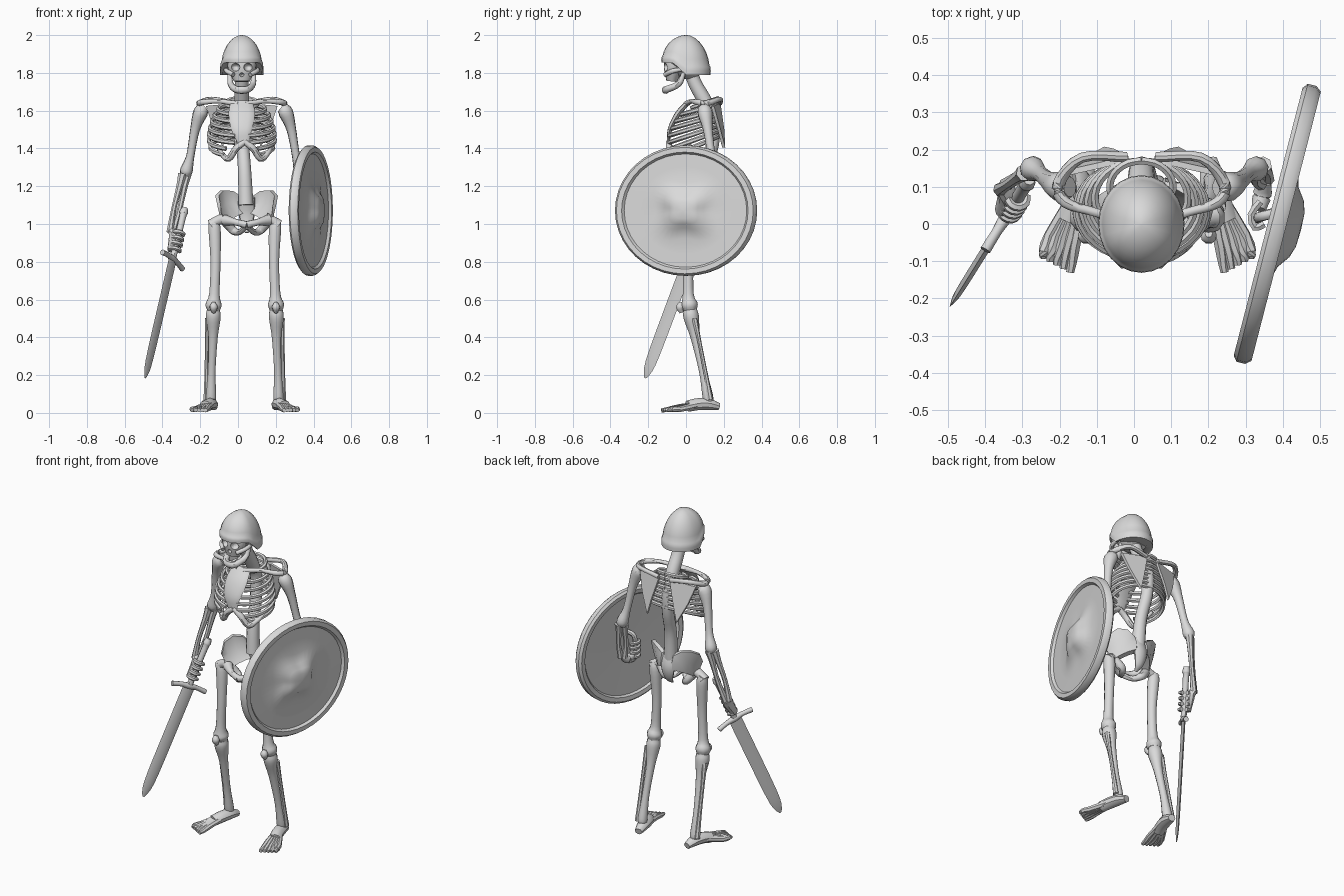
import bpy, bmesh, math
from mathutils import Vector as V

bone = bpy.data.materials.new("pale_grey")
bone.diffuse_color = (0.7, 0.7, 0.7, 1)


def skin(name, rings):
    """Closed solid from a stack of equal loops of points."""
    bm = bmesh.new()
    rows = [[bm.verts.new(p) for p in r] for r in rings]
    n = len(rows[0])
    for a, b in zip(rows, rows[1:]):
        for i in range(n):
            bm.faces.new((a[i], a[(i + 1) % n], b[(i + 1) % n], b[i]))
    bm.faces.new(rows[0])
    bm.faces.new(rows[-1])
    bmesh.ops.recalc_face_normals(bm, faces=bm.faces)
    me = bpy.data.meshes.new(name)
    bm.to_mesh(me)
    bm.free()
    me.materials.append(bone)
    ob = bpy.data.objects.new(name, me)
    bpy.context.collection.objects.link(ob)
    return ob


def tube(name, pts, radii, sides=9, flat=1.0, ref=(0, 1, 0), n=4):
    """Smooth bone through points; the section is scaled by flat along ref."""
    q = [V((*p, r)) for p, r in zip(pts, radii)]
    q = [2 * q[0] - q[1]] + q + [2 * q[-1] - q[-2]]
    path = []
    for i in range(1, len(q) - 2):
        a, b, c, d = q[i - 1:i + 3]
        for k in range(n):
            t = k / n
            path.append(0.5 * (2 * b + (c - a) * t + (2 * a - 5 * b + 4 * c - d) * t * t
                               + (3 * b - a - 3 * c + d) * t ** 3))
    path.append(q[-2])
    rings = []
    for i, p in enumerate(path):
        t = (path[min(i + 1, len(path) - 1)] - path[max(i - 1, 0)]).xyz.normalized()
        u = V(ref)
        u = (u - t * u.dot(t)).normalized()
        v = t.cross(u)
        r = max(p.w, 0.002)
        rings.append([p.xyz + u * (r * flat * math.cos(a)) + v * (r * math.sin(a))
                      for a in (2 * math.pi * k / sides for k in range(sides))])
    return skin(name, rings)


def pair(name, cx, pts, radii, **kw):
    """Left and right copies, mirrored about x = cx."""
    for s, side in ((-1, "left"), (1, "right")):
        tube(f"{name}_{side}", [(cx + s * x, y, z) for x, y, z in pts], radii, **kw)


def ball(name, c, r, rows=10, sides=16):
    rings = []
    for i in range(rows + 1):
        a = math.pi * (0.02 + 0.96 * i / rows)
        rings.append([(c[0] + r[0] * math.sin(a) * math.cos(b), c[1] + r[1] * math.sin(a) * math.sin(b),
                       c[2] + r[2] * math.cos(a)) for b in (2 * math.pi * k / sides for k in range(sides))])
    return skin(name, rings)


# helmet: dome whose rim rises over the face
HX = 0.02
rings = []
for t, f in ((0, 0.9), (0, 1.0), (0.1, 1.01), (0.2, 0.995), (0.23, 0.96), (0.4, 0.91), (0.55, 0.83),
             (0.7, 0.71), (0.83, 0.55), (0.93, 0.36), (0.985, 0.17), (1, 0.03)):
    ring = []
    for k in range(24):
        a = 2 * math.pi * k / 24
        x, y = 0.115 * math.cos(a), 0.13 * math.sin(a)
        zb = 1.79 + 0.065 * min(1, max(0, (0.0 - y) / 0.07))
        ring.append((HX + x * f, y * f, zb + (2 - zb) * t))
    rings.append(ring)
skin("helmet", rings)

# skull with cut eye sockets and nose
ball("cranium", (HX, 0.01, 1.85), (0.095, 0.09, 0.085))
face = tube("face", [(HX, -0.06, 1.89), (HX, -0.068, 1.82), (HX, -0.075, 1.755)], [0.078, 0.072, 0.042],
            sides=16, flat=0.68)
for nm, x, z, r in (("eye_left", -0.034, 1.83, 0.024), ("eye_right", 0.034, 1.83, 0.024), ("nose", 0, 1.79, 0.012)):
    cut = ball(nm + "_cutter", (HX + x, -0.115, z), (r, 0.035, r * 0.9))
    cut.hide_render = True
    cut.hide_viewport = True
    m = face.modifiers.new(nm, "BOOLEAN")
    m.operation, m.object, m.solver = "DIFFERENCE", cut, "EXACT"
pair("cheekbone", HX, [(0.085, -0.01, 1.82), (0.08, -0.07, 1.81), (0.045, -0.112, 1.79)], [0.01, 0.013, 0.012])
tube("jaw", [(HX + x, y, z) for x, y, z in ((-0.064, -0.01, 1.81), (-0.06, -0.035, 1.745), (-0.035, -0.095, 1.715),
     (0, -0.108, 1.71), (0.035, -0.095, 1.715), (0.06, -0.035, 1.745), (0.064, -0.01, 1.81))],
     [0.01, 0.016, 0.019, 0.021, 0.019, 0.016, 0.01])

# spine
tube("spine", [(0.02, 0.02, 1.82), (0.02, 0.05, 1.74), (0.02, 0.1, 1.65), (0.02, 0.145, 1.55), (0.025, 0.14, 1.42),
               (0.035, 0.1, 1.28), (0.042, 0.085, 1.1)], [0.036, 0.036, 0.038, 0.034, 0.034, 0.035, 0.04], sides=12)

# rib cage
width = (0.085, 0.125, 0.145, 0.16, 0.17, 0.176, 0.176, 0.168)
depth = (0.07, 0.1, 0.117, 0.125, 0.131, 0.132, 0.132, 0.125)
for i, (w, d) in enumerate(zip(width, depth)):
    end = -78 if i < 6 else -62 + 6 * (i - 6)
    pts = []
    for k in range(8):
        a = math.radians(90 + (end - 90) * k / 7)
        pts.append((w * math.cos(a), 0.17 - d + d * math.sin(a),
                    1.665 - 0.029 * i - (0.05 + 0.008 * i) * (1 - math.sin(a)) / 2))
    pair(f"rib_{i + 1}", HX, pts, [0.011] * 8, sides=6, flat=1.15, ref=(0, 0, 1), n=2)
tube("sternum", [(HX, 0.01, 1.645), (HX, -0.045, 1.58), (HX, -0.085, 1.5), (HX + 0.01, -0.093, 1.43)],
     [0.06, 0.07, 0.055, 0.03], sides=12, flat=0.22)
pair("costal_arch", 0.035, [(0.0, -0.09, 1.435), (0.045, -0.088, 1.4), (0.085, -0.07, 1.345), (0.12, -0.04, 1.37),
     (0.145, 0.03, 1.415)], [0.016, 0.018, 0.017, 0.013, 0.01])

# shoulder girdle
pair("collarbone", HX, [(0.02, 0.0, 1.635), (0.12, 0.03, 1.65), (0.205, 0.058, 1.645), (0.222, 0.11, 1.64),
     (0.16, 0.178, 1.66), (0.04, 0.18, 1.64)], [0.016, 0.012, 0.015, 0.017, 0.014, 0.014])
for s, side in ((-1, "left"), (1, "right")):
    tri = ((0.035, 0.175, 1.64), (0.19, 0.14, 1.625), (0.155, 0.17, 1.52), (0.1, 0.2, 1.405), (0.075, 0.195, 1.5))
    skin("shoulder_blade_" + side, [[(HX + s * x, y + o, z) for x, y, z in tri] for o in (-0.008, 0.008)])

# arms
pair("upper_arm", 0.0275, [(0.2, 0.1, 1.615), (0.225, 0.1, 1.59), (0.255, 0.115, 1.5), (0.28, 0.135, 1.36),
     (0.3, 0.148, 1.285), (0.305, 0.15, 1.255)], [0.028, 0.04, 0.026, 0.022, 0.034, 0.025])
LOW = (("left", (-0.28, 0.15, 1.265), (-0.352, 0.1, 0.955)), ("right", (0.335, 0.148, 1.265), (0.352, 0.115, 1.04)))
for side, a, b in LOW:
    a, b = V(a), V(b)
    for nm, o in (("radius", V((-0.014, -0.012, 0))), ("ulna", V((0.012, 0.01, 0)))):
        tube(f"{nm}_{side}", [a + o, a.lerp(b, 0.2) + o, a.lerp(b, 0.6) + o * 1.2, b + o * 0.6],
             [0.024, 0.018, 0.014, 0.019], sides=7)

# sword: grip, pommel, guard, blade in one upright plane
top, tip = V((-0.282, 0.12, 1.085)), V((-0.492, -0.217, 0.185))
d = (tip - top).normalized()
nrm = V((0.85, -0.525, 0)).normalized()
w = d.cross(nrm).normalized()
at = lambda f: top.lerp(tip, f)
tube("sword_grip", [at(0), at(0.03), at(0.06), at(0.29)], [0.016, 0.023, 0.018, 0.017], ref=w)
g = at(0.3)
tube("sword_guard", [g - w * 0.11 + d * 0.01, g - w * 0.05, g, g + w * 0.05, g + w * 0.11 + d * 0.01],
     [0.015, 0.014, 0.018, 0.014, 0.015], ref=nrm)
tube("sword_blade", [at(0.29), at(0.6), at(0.85), at(0.95), at(1)], [0.011, 0.011, 0.0105, 0.008, 0.002],
     sides=4, flat=3.4, ref=w, n=2)

# sword hand
tube("palm_left", [(-0.352, 0.1, 0.965), at(0.17) + V((-0.022, 0.015, 0.0)), at(0.25) + V((-0.02, 0, 0))],
     [0.02, 0.027, 0.02], flat=1.2)
for i in range(4):
    c = at(0.15 + 0.032 * i)
    pts = [c + (w * math.cos(a) + nrm * math.sin(a)) * 0.026 for a in (math.radians(200 + 50 * k) for k in range(7))]
    tube(f"finger_left_{i + 1}", pts, [0.012] * 7, sides=6, ref=d, n=2)

# shield: oval disc with raised rim and squarish boss
C, N, E = V((0.385, 0, 1.071)), V((0.968, -0.249, 0)), V((0.249, 0.968, 0))
prof = ((0.004, 0.066, 0), (0.05, 0.064, .05), (0.085, 0.054, .1), (0.12, 0.03, .14), (0.19, 0.013, .14),
        (0.26, 0.012, 0), (0.335, 0.011, 0), (0.346, 0.025, 0), (0.374, 0.025, 0), (0.386, 0.01, 0),
        (0.386, -0.014, 0), (0.372, -0.025, 0), (0.345, -0.022, 0), (0.335, -0.01, 0), (0.15, -0.008, 0),
        (0.004, -0.006, 0))
rings = []
for r, h, sq in prof:
    ring = []
    for k in range(40):
        a = 2 * math.pi * k / 40
        q = r * (1 - sq * math.cos(4 * a))
        ring.append(C + N * h + E * (q * math.cos(a)) + V((0, 0, q * 0.895 * math.sin(a))))
    rings.append(ring)
skin("shield", rings)

# shield hand and strap
tube("palm_right", [(0.352, 0.115, 1.05), (0.345, 0.08, 1.02), (0.335, 0.04, 1.03)], [0.018, 0.026, 0.02])
for i in range(4):
    z = 1.02 + 0.028 * i
    tube(f"finger_right_{i + 1}", [(0.34, 0.06, z), (0.315, 0.025, z), (0.325, -0.01, z), (0.35, 0.0, z)],
         [0.011] * 4, sides=6, ref=(0, 0, 1), n=2)
tube("shield_strap", [(0.38, 0.03, 1.16), (0.34, 0.02, 1.14), (0.335, 0.015, 1.07), (0.34, 0.02, 1.0),
     (0.38, 0.03, 0.98)], [0.014] * 5)

# pelvis
PX = 0.046
crest = ((0.03, 0.105, 1.14), (0.08, 0.1, 1.175), (0.13, 0.07, 1.178), (0.157, 0.025, 1.15), (0.145, -0.02, 1.09))
low = ((0.025, 0.11, 1.06), (0.06, 0.085, 1.045), (0.085, 0.055, 1.03), (0.11, 0.02, 1.01), (0.125, -0.01, 1.02))
for s, side in ((-1, "left"), (1, "right")):
    rings = []
    for a, b in zip(crest, low):
        a, b = V((PX + s * a[0], a[1], a[2])), V((PX + s * b[0], b[1], b[2]))
        m, o = a.lerp(b, 0.5) + V((s * 0.005, 0.012, 0)), V((s * 0.009, 0.009, 0))
        rings.append([a + o, m + o * 0.6, b + o * 1.6, b - o * 1.6, m - o * 0.6, a - o])
    skin("hip_wing_" + side, rings)
pair("pubic_bone", PX, [(0.115, 0.0, 1.02), (0.06, -0.045, 1.01), (0.0, -0.06, 0.995)], [0.03, 0.018, 0.02])
pair("seat_bone", PX, [(0.11, 0.02, 1.01), (0.07, 0.035, 0.965), (0.04, -0.005, 0.957), (0.005, -0.05, 0.985)],
     [0.026, 0.022, 0.016, 0.015])
tube("sacrum", [(PX, 0.09, 1.14), (PX, 0.11, 1.06), (PX, 0.1, 0.99), (PX, 0.07, 0.955)],
     [0.045, 0.045, 0.028, 0.01], flat=0.55)

# legs
LX = 0.036
pair("hip_joint", LX, [(0.11, 0.01, 1.03), (0.15, 0.015, 1.015), (0.175, 0.02, 0.995)], [0.03, 0.026, 0.032],
     ref=(0, 0, 1))
pair("thigh", LX, [(0.168, 0.02, 1.02), (0.16, 0.02, 0.97), (0.155, 0.012, 0.8), (0.161, 0.012, 0.63),
     (0.165, 0.018, 0.575), (0.165, 0.022, 0.545)], [0.026, 0.034, 0.028, 0.029, 0.044, 0.036], sides=10)
pair("kneecap", LX, [(0.165, -0.026, 0.585), (0.165, -0.032, 0.56), (0.165, -0.024, 0.53)], [0.01, 0.022, 0.01])
pair("shin", LX, [(0.166, 0.022, 0.545), (0.167, 0.028, 0.505), (0.168, 0.05, 0.4), (0.175, 0.09, 0.22),
     (0.178, 0.115, 0.09), (0.178, 0.12, 0.06)], [0.036, 0.041, 0.026, 0.021, 0.028, 0.024], sides=10)
pair("calf_bone", LX, [(0.196, 0.045, 0.5), (0.2, 0.07, 0.38), (0.202, 0.105, 0.2), (0.202, 0.128, 0.07)],
     [0.016, 0.011, 0.012, 0.017], sides=7)

# feet
pair("heel", LX, [(0.165, 0.175, 0.032), (0.175, 0.12, 0.045), (0.19, 0.06, 0.045), (0.21, 0.01, 0.035)],
     [0.022, 0.034, 0.036, 0.034], flat=0.9, ref=(0, 0, 1))
for i in range(5):
    f = i / 4
    pair(f"toe_{i + 1}", LX, [(0.175 + 0.025 * f, 0.07, 0.045), (0.19 + 0.072 * f, -0.03, 0.032 - 0.012 * f),
         (0.2 + 0.078 * f, -0.085 + 0.012 * f, 0.02), (0.208 + 0.07 * f, -0.13 + 0.04 * f, 0.014)],
         [0.018, 0.016, 0.015, 0.011], sides=7, n=2)

# shading
for ob in bpy.context.collection.objects:
    if not ob.hide_render:
        ob.select_set(True)
        bpy.context.view_layer.objects.active = ob
bpy.ops.object.shade_smooth_by_angle(angle=math.radians(40))
